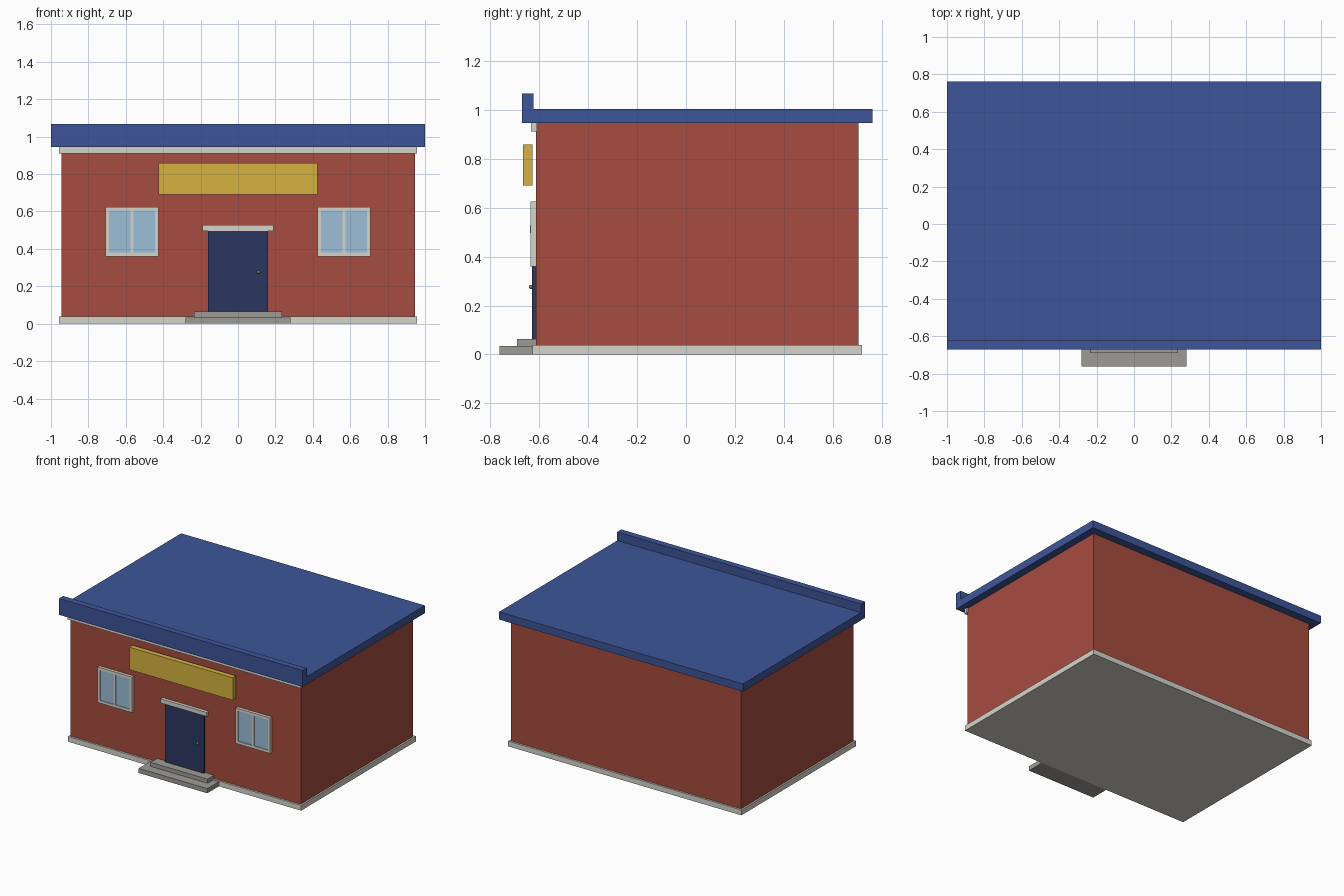
import bpy, bmesh
from mathutils import Matrix, Vector

if "Cube" in bpy.data.objects:
    bpy.data.objects.remove(bpy.data.objects["Cube"])


def material(name, rgb):
    m = bpy.data.materials.new(name)
    m.diffuse_color = (*rgb, 1)
    m.use_nodes = True
    m.node_tree.nodes["Principled BSDF"].inputs["Base Color"].default_value = m.diffuse_color
    return m


BRICK = material("brick_red", (0.38, 0.072, 0.050))
BLUE = material("roof_blue", (0.048, 0.092, 0.32))
NAVY = material("door_navy", (0.024, 0.037, 0.115))
YELLOW = material("sign_yellow", (0.66, 0.45, 0.050))
TRIM = material("trim_white", (0.67, 0.66, 0.60))
STONE = material("step_stone", (0.34, 0.33, 0.30))
GLASS = material("window_glass", (0.33, 0.52, 0.69))
BRASS = material("brass", (0.30, 0.21, 0.03))


def add_box(bm, x, y, z):
    """Add a box spanning the (min, max) ranges to a bmesh."""
    spans = (x, y, z)
    centre = Vector([(a + b) / 2 for a, b in spans])
    size = [b - a for a, b in spans]
    bmesh.ops.create_cube(bm, size=1, matrix=Matrix.Translation(centre) @ Matrix.Diagonal((*size, 1)))


def finish(name, bm, mat):
    me = bpy.data.meshes.new(name)
    bm.to_mesh(me)
    bm.free()
    me.materials.append(mat)
    ob = bpy.data.objects.new(name, me)
    bpy.context.collection.objects.link(ob)
    return ob


def boxes(name, mat, *spans):
    bm = bmesh.new()
    for s in spans:
        add_box(bm, *s)
    return finish(name, bm, mat)


def sym(w):
    return (-w, w)


# Main body
boxes("walls", BRICK, (sym(0.945), (-0.613, 0.704), (0.002, 0.947)))
boxes("plinth", TRIM, (sym(0.957), (-0.627, 0.718), (0, 0.039)))
boxes("cornice", TRIM, (sym(0.957), (-0.634, -0.609), (0.910, 0.946)))

# Flat roof with raised front fascia
boxes("roof_slab", BLUE, (sym(1.0), (-0.66, 0.762), (0.946, 1.003)))
boxes("roof_fascia", BLUE, (sym(1.0), (-0.67, -0.622), (0.946, 1.067)))

# Blank sign board standing just off the wall
boxes("sign_board", YELLOW, (sym(0.425), (-0.666, -0.628), (0.691, 0.858)))

# Door, lintel and knob
boxes("door", NAVY, (sym(0.16), (-0.629, -0.608), (0.06, 0.497)))
boxes("door_lintel", TRIM, (sym(0.189), (-0.637, -0.608), (0.496, 0.527)))
bm = bmesh.new()
bmesh.ops.create_uvsphere(bm, u_segments=12, v_segments=8, radius=0.009,
                          matrix=Matrix.Translation((0.11, -0.633, 0.276)))
for f in bm.faces:
    f.smooth = True
finish("door_knob", bm, BRASS)

# Entrance steps
boxes("lower_step", STONE, (sym(0.282), (-0.762, -0.627), (0, 0.034)))
boxes("upper_step", STONE, (sym(0.234), (-0.69, -0.613), (0.034, 0.064)))

# Windows: frame with centre bar, and slightly recessed glass
for side, cx in (("left", -0.567), ("right", 0.567)):
    l, r, z0, z1, t = cx - 0.142, cx + 0.142, 0.36, 0.624, 0.02
    y = (-0.635, -0.61)
    boxes(side + "_window_frame", TRIM,
          ((l, l + t), y, (z0, z1)),
          ((r - t, r), y, (z0, z1)),
          ((l + t, r - t), y, (z0, z0 + t)),
          ((l + t, r - t), y, (z1 - t, z1)),
          ((cx - 0.007, cx + 0.007), (-0.634, -0.61), (z0 + t, z1 - t)))
    boxes(side + "_window_glass", GLASS,
          ((l + t, r - t), (-0.629, -0.611), (z0 + t, z1 - t)))
